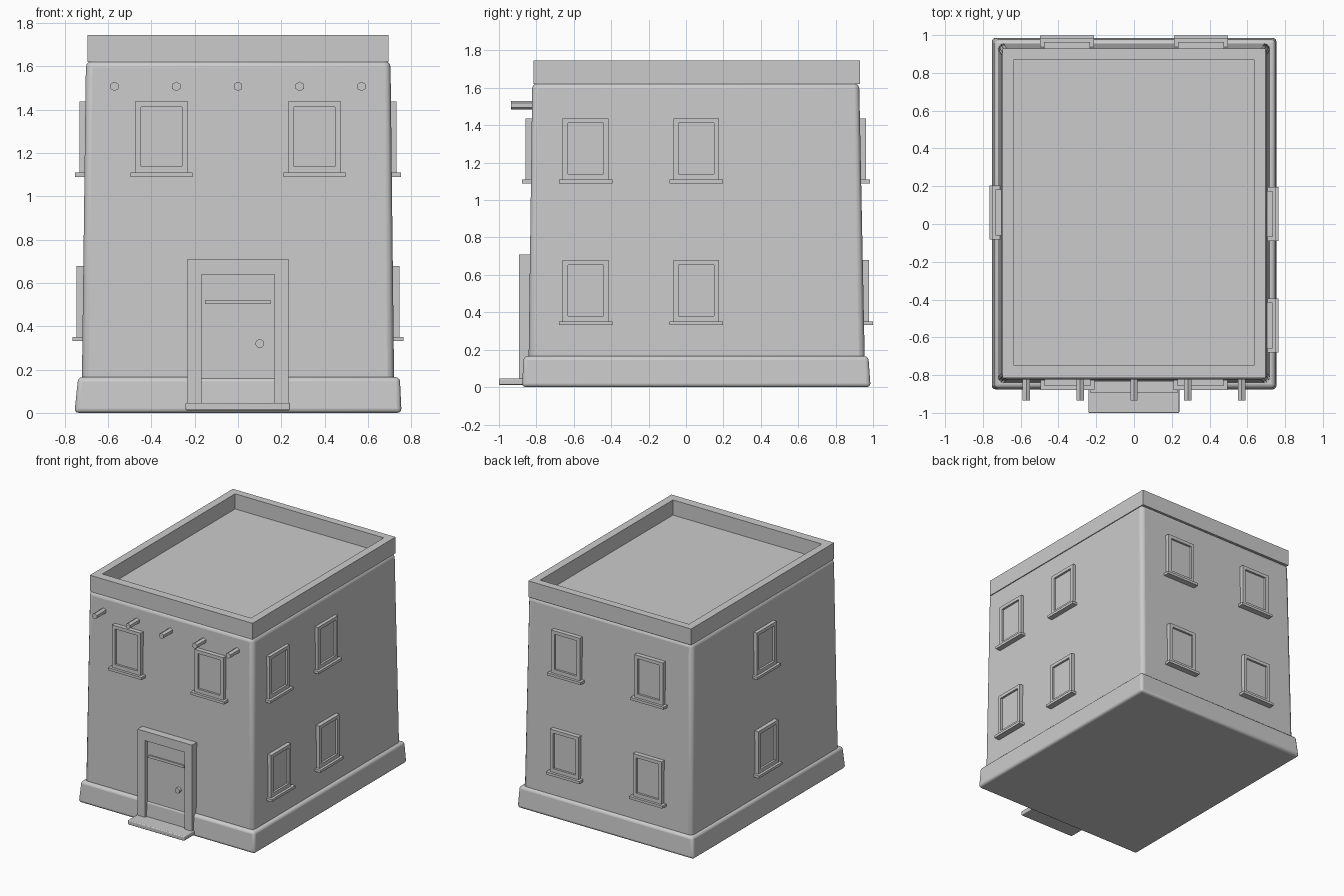
import bpy, bmesh
from math import radians
from mathutils import Matrix, Vector

if "Cube" in bpy.data.objects:
    bpy.data.objects.remove(bpy.data.objects["Cube"])


def finish(bm, name, bevel=0, segments=3, matrix=None):
    bmesh.ops.recalc_face_normals(bm, faces=bm.faces)
    if matrix:
        bm.transform(matrix)
    mesh = bpy.data.meshes.new(name)
    bm.to_mesh(mesh)
    bm.free()
    ob = bpy.data.objects.new(name, mesh)
    bpy.context.collection.objects.link(ob)
    if bevel:
        mod = ob.modifiers.new("soft_edges", "BEVEL")
        mod.width, mod.segments = bevel, segments
        bpy.ops.object.select_all(action="DESELECT")
        ob.select_set(True)
        bpy.context.view_layer.objects.active = ob
        bpy.ops.object.shade_smooth_by_angle(angle=radians(35))
    return ob


def taper_box(name, low, high, z0, z1, bevel=0, matrix=None):
    """Box between two rectangles, each given as (x0, x1, y0, y1)."""
    bm = bmesh.new()
    rings = []
    for (x0, x1, y0, y1), z in ((low, z0), (high, z1)):
        rings.append([bm.verts.new((x, y, z)) for x, y in
                      ((x0, y0), (x1, y0), (x1, y1), (x0, y1))])
    bm.faces.new(rings[0])
    bm.faces.new(rings[1])
    for i in range(4):
        j = (i + 1) % 4
        bm.faces.new((rings[0][i], rings[0][j], rings[1][j], rings[1][i]))
    return finish(bm, name, bevel, matrix=matrix)


def box(name, x0, x1, y0, y1, z0, z1, bevel=0, matrix=None):
    r = (x0, x1, y0, y1)
    return taper_box(name, r, r, z0, z1, bevel, matrix)


def ring(name, outer, inner, place, d0, d1, matrix=None):
    """Rectangular frame; place(u, v, depth) maps the profile into space."""
    bm = bmesh.new()
    loops = []
    for (u0, u1, v0, v1), d in ((outer, d0), (inner, d0), (inner, d1), (outer, d1)):
        loops.append([bm.verts.new(place(u, v, d)) for u, v in
                      ((u0, v0), (u1, v0), (u1, v1), (u0, v1))])
    for k in range(4):
        a, b = loops[k], loops[(k + 1) % 4]
        for i in range(4):
            j = (i + 1) % 4
            bm.faces.new((a[i], a[j], b[j], b[i]))
    return finish(bm, name, matrix=matrix)


def upright(u, v, d):
    return (u, d, v)


def flat(u, v, d):
    return (u, v, d)


def cylinder(name, x, z, y0, y1, r, sides, turn=0):
    bm = bmesh.new()
    bmesh.ops.create_cone(bm, cap_ends=True, segments=sides, radius1=r,
                          radius2=r, depth=abs(y1 - y0))
    m = (Matrix.Translation((x, (y0 + y1) / 2, z)) @ Matrix.Rotation(radians(90), 4, "X")
         @ Matrix.Rotation(radians(turn), 4, "Z"))
    return finish(bm, name, matrix=m)


def window(name, angle, u, z, out):
    """Frame, pane and sill; out is the distance of the frame face from the origin."""
    m = Matrix.Rotation(radians(angle), 4, "Z") @ Matrix.Translation((u, -out, z))
    ring(name + "_frame", (-.122, .122, 0, .33), (-.095, .095, .031, .304),
         upright, 0, .06, m)
    box(name + "_pane", -.1, .1, .016, .06, .025, .31, matrix=m)
    box(name + "_sill", -.143, .143, -.02, .06, -.018, .002, matrix=m)


# Walls, plinth and roof
taper_box("walls", (-.722, .722, -.843, .958), (-.702, .704, -.822, .926), .03, 1.625, .03)
taper_box("plinth", (-.755, .755, -.877, .987), (-.738, .747, -.868, .975), 0, .165, .02)
ring("parapet", (-.695, .695, -.815, .93), (-.635, .635, -.748, .872), flat, 1.62, 1.745)
box("roof_deck", -.64, .64, -.755, .88, 1.6, 1.628)

# Windows: front has only an upper row, left has a single column
for u in (-.353, .353):
    window("front_upper_window", 0, u, 1.107, .858)
for row, z, side, back in (("upper", 1.107, .732, .963), ("lower", .349, .745, .979)):
    for u in (-.537, .054):
        window("right_" + row + "_window", 90, u, z, side)
    for u in (-.355, .355):
        window("back_" + row + "_window", 180, u, z, back)
    window("left_" + row + "_window", -90, -.06, z, side)

# Door, surround, rail, knob and step
ring("door_frame", (-.233, .232, .02, .71), (-.169, .168, .03, .638), upright, -.893, -.81)
box("door", -.175, .175, -.862, -.81, .02, .645)
box("door_rail", -.153, .15, -.872, -.84, .502, .522)
cylinder("door_knob", .1, .32, -.885, -.85, .02, 12)
box("step", -.242, .24, -1.0, -.82, .012, .046, .006)

# Projecting roof beams
for i in range(-2, 3):
    cylinder("roof_beam", i * .285, 1.507, -.935, -.78, .022, 6)
